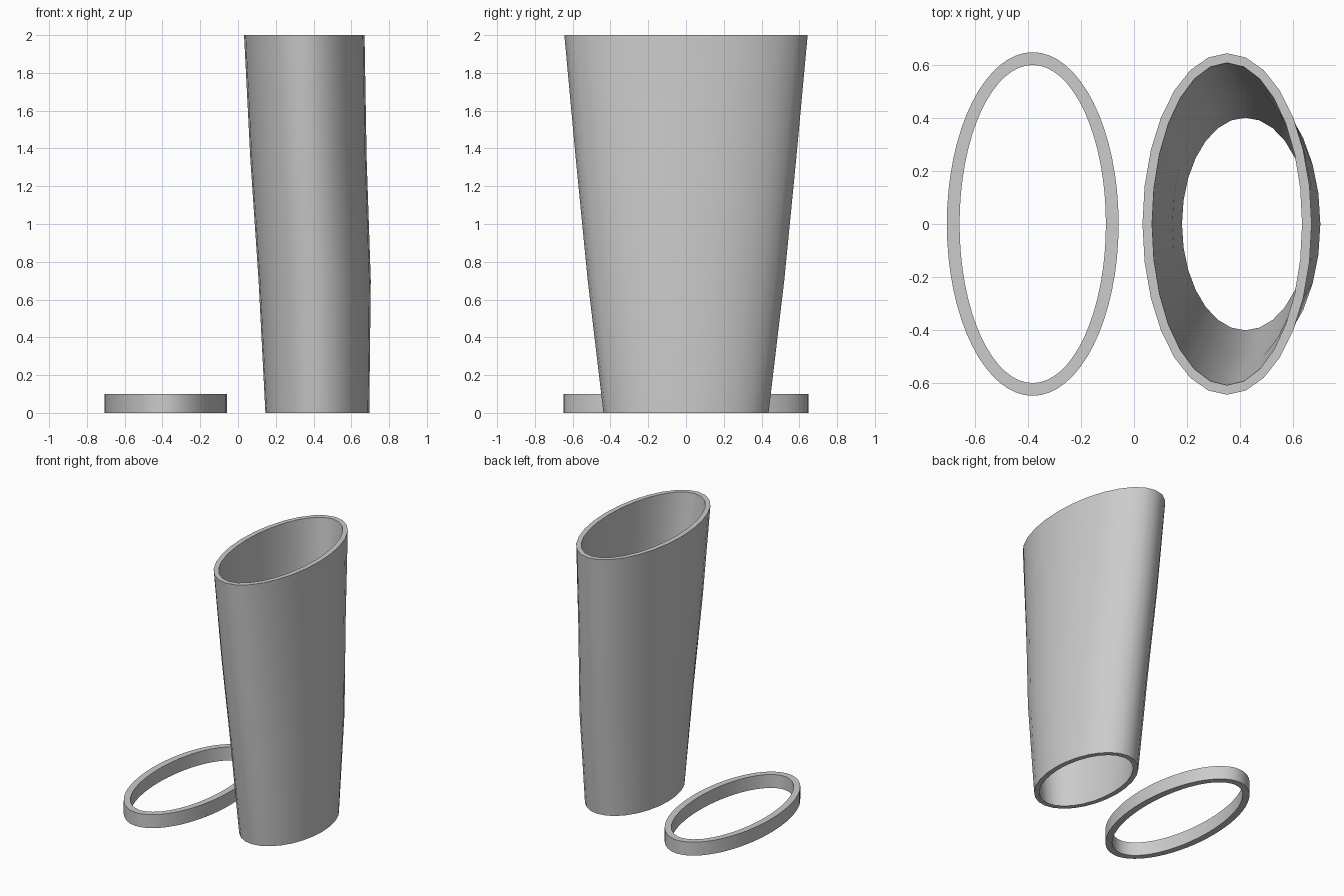
import bpy, bmesh, math

if "Cube" in bpy.data.objects:
    bpy.data.objects.remove(bpy.data.objects["Cube"])

grey = bpy.data.materials.new("plain_grey")
grey.diffuse_color = (0.6, 0.6, 0.6, 1)
grey.use_nodes = True
grey.node_tree.nodes["Principled BSDF"].inputs["Base Color"].default_value = grey.diffuse_color


def elliptical_shell(name, outer, inner, sides):
    """Closed hollow tube from (z, centre_x, radius_x, radius_y) sections."""
    bm = bmesh.new()
    loops = []
    for z, cx, rx, ry in outer + inner[::-1]:
        angles = [2 * math.pi * i / sides for i in range(sides)]
        loops.append([bm.verts.new((cx + rx * math.cos(a), ry * math.sin(a), z)) for a in angles])
    for a, b in zip(loops, loops[1:] + loops[:1]):
        for i in range(sides):
            j = (i + 1) % sides
            bm.faces.new((a[i], a[j], b[j], b[i]))
    bmesh.ops.recalc_face_normals(bm, faces=bm.faces)
    mesh = bpy.data.meshes.new(name)
    bm.to_mesh(mesh)
    bm.free()
    mesh.materials.append(grey)
    obj = bpy.data.objects.new(name, mesh)
    bpy.context.collection.objects.link(obj)
    bpy.ops.object.select_all(action='DESELECT')
    obj.select_set(True)
    bpy.context.view_layer.objects.active = obj
    bpy.ops.object.shade_smooth_by_angle(angle=math.radians(30))
    return obj


# Tapered, leaning sleeve, open at both ends
WALL = 0.036
sleeve = [(0, 0.42, 0.275, 0.437), (0.7, 0.406, 0.297, 0.52),
          (1.35, 0.373, 0.308, 0.584), (2, 0.351, 0.319, 0.644)]
lining = [(z, cx, rx - WALL, ry - WALL) for z, cx, rx, ry in sleeve]
elliptical_shell("tapered_sleeve", sleeve, lining, 28)

# Flat oval ring lying beside the sleeve
ring = [(0, -0.382, 0.324, 0.648), (0.1, -0.382, 0.324, 0.648)]
bore = [(z, cx, rx - 0.048, ry - 0.048) for z, cx, rx, ry in ring]
elliptical_shell("oval_ring", ring, bore, 64)
